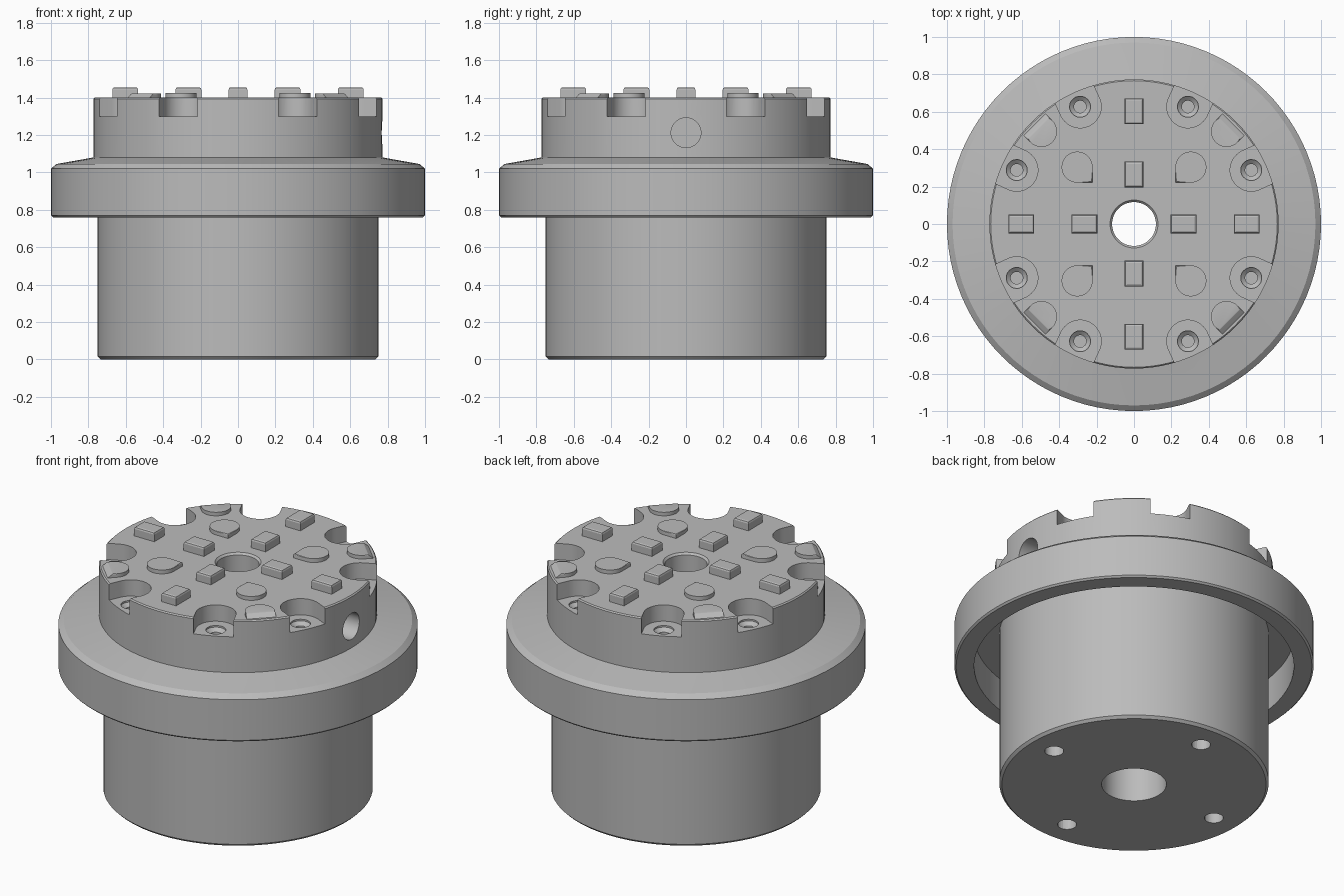
import bpy, bmesh
from math import sin, cos, pi, radians
from mathutils import Matrix, Vector

if "Cube" in bpy.data.objects:
    bpy.data.objects.remove(bpy.data.objects["Cube"])

grey = bpy.data.materials.new("machined_grey")
grey.use_nodes = True
colour = (0.5, 0.5, 0.5, 1)
grey.diffuse_color = colour
grey.node_tree.nodes["Principled BSDF"].inputs["Base Color"].default_value = colour


def make_object(name, bm):
    bmesh.ops.recalc_face_normals(bm, faces=bm.faces[:])
    mesh = bpy.data.meshes.new(name)
    bm.to_mesh(mesh)
    bm.free()
    mesh.materials.append(grey)
    obj = bpy.data.objects.new(name, mesh)
    bpy.context.collection.objects.link(obj)
    return obj


def activate(obj):
    bpy.ops.object.select_all(action='DESELECT')
    obj.select_set(True)
    bpy.context.view_layer.objects.active = obj


def rings(bm, loops, closed=False):
    """Skin matching loops of points; cap the ends or join them round."""
    vs = [[bm.verts.new(p) for p in loop] for loop in loops]
    n = len(vs[0])
    pairs = list(zip(vs, vs[1:])) + ([(vs[-1], vs[0])] if closed else [])
    for a, b in pairs:
        for i in range(n):
            j = (i + 1) % n
            bm.faces.new((a[i], a[j], b[j], b[i]))
    if not closed:
        bm.faces.new(vs[0])
        bm.faces.new(vs[-1])


def circle(r, z, n):
    return [Vector((r * cos(2 * pi * i / n), r * sin(2 * pi * i / n), z)) for i in range(n)]


def lathe(bm, profile, n, place=Matrix(), closed=False):
    rings(bm, [[place @ p for p in circle(r, z, n)] for r, z in profile], closed)


def spot(angle, dist):
    """Frame at a polar position, with local x pointing outward."""
    return Matrix.Rotation(radians(angle), 4, 'Z') @ Matrix.Translation((dist, 0, 0))


def prism(bm, outline, place, z0, z1):
    rings(bm, [[place @ Vector((x, y, z)) for x, y in outline] for z in (z0, z1)])


def half_round(r, end, n=20):
    """Round towards the centre, straight sides reaching outward to end."""
    arc = [(r * cos(a), r * sin(a)) for a in (pi / 2 + pi * i / n for i in range(n + 1))]
    return arc + [(end, -r), (end, r)]


def cut(body, bm, name):
    cutter = make_object(name, bm)
    cutter.hide_render = True
    mod = body.modifiers.new(name, 'BOOLEAN')
    mod.operation, mod.solver, mod.object = 'DIFFERENCE', 'EXACT', cutter
    activate(body)
    bpy.ops.object.modifier_apply(modifier=mod.name)
    bpy.data.objects.remove(cutter)


# Turned body: barrel, hollow skirted flange, head and stepped bore
bm = bmesh.new()
lathe(bm, [(0.18, 0), (0.735, 0), (0.75, 0.015), (0.75, 0.96), (0.89, 0.96),
           (0.89, 0.76), (0.99, 0.76), (1, 0.77), (1, 1.02), (0.97, 1.045),
           (0.8, 1.075), (0.773, 1.08), (0.773, 1.393), (0.766, 1.4),
           (0.128, 1.4), (0.117, 1.388), (0.117, 1), (0.18, 1)], 96, closed=True)
body = make_object("body", bm)

# Screw pockets open to the rim
screw_angles = [s + q for q in range(0, 360, 90) for s in (24.7, 65.3)]
bm = bmesh.new()
for a in screw_angles:
    prism(bm, half_round(0.113, 0.2), spot(a, 0.69), 1.3, 1.5)
cut(body, bm, "pocket_cutter")

# Countersunk screw holes, barrel fixing holes and the side hole
bm = bmesh.new()
for a in screw_angles:
    lathe(bm, [(0.033, 1.12), (0.033, 1.27), (0.056, 1.29), (0.056, 1.32)], 24, spot(a, 0.69))
for a in range(0, 360, 90):
    lathe(bm, [(0.053, -0.1), (0.053, 0.25)], 24, spot(a, 0.58))
side = Matrix.Translation((0, 0, 1.212)) @ Matrix.Rotation(pi / 2, 4, 'Y')
lathe(bm, [(0.08, 0.5), (0.08, 0.9)], 32, side)
cut(body, bm, "hole_cutter")


def pad(name, outline, place, top, chamfer=0.012, slope=0):
    bm = bmesh.new()
    prism(bm, outline, place, 1.39, top)
    bm.verts.ensure_lookup_table()
    if slope:  # lean the outer end inward
        reach = max(x for x, y in outline)
        for v in bm.verts:
            local = place.inverted() @ v.co
            if v.co.z > 1.4 and local.x > reach - 0.001:
                local.x -= slope
                v.co = place @ local
    edges = [e for e in bm.edges if all(v.co.z > 1.4 for v in e.verts)]
    bmesh.ops.bevel(bm, geom=edges, offset=chamfer, segments=2, profile=0.5, affect='EDGES')
    return make_object(name, bm)


# Raised pads: blocks on the axes, teardrops and half rounds on the diagonals
block = [(-0.069, -0.05), (0.069, -0.05), (0.069, 0.05), (-0.069, 0.05)]
r = 0.083
tear = [(r * cos(a), r * sin(a)) for a in (radians(-135 + 270 * i / 30) for i in range(31))]
tear.append((-r * 2 ** 0.5, 0))
parts = [body]
for k in range(4):
    a = 90 * k
    parts.append(pad(f"inner_block_{k + 1}", block, spot(a, 0.265), 1.455))
    parts.append(pad(f"outer_block_{k + 1}", block, spot(a, 0.603), 1.455))
    parts.append(pad(f"teardrop_pad_{k + 1}", tear, spot(a + 45, 0.43), 1.424, 0.006))
    parts.append(pad(f"rim_pad_{k + 1}", half_round(0.083, 0.064), spot(a + 45, 0.7),
                     1.422, 0.005, 0.04))

for obj in parts:
    activate(obj)
    bpy.ops.object.shade_smooth_by_angle(angle=radians(15))
